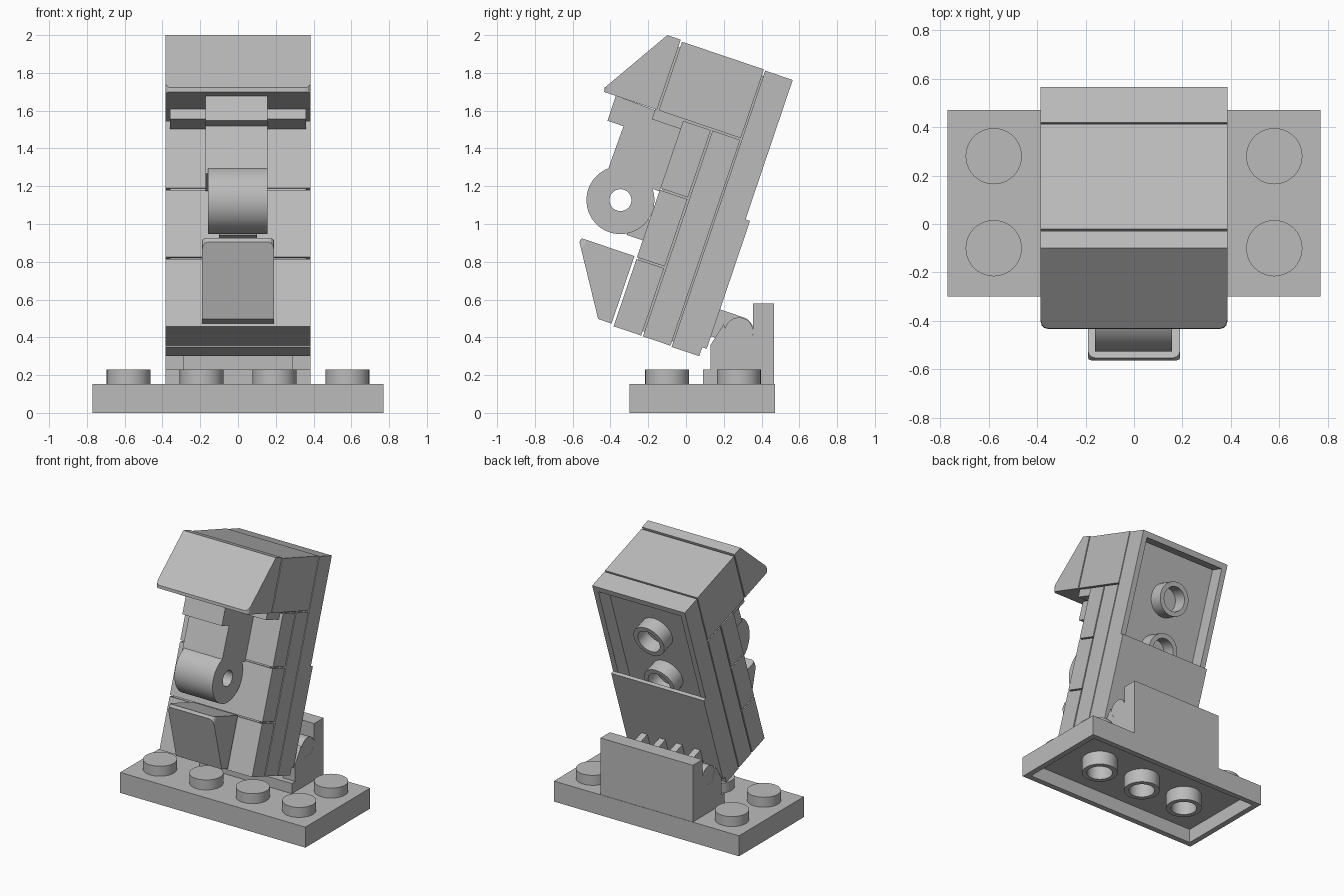
import bpy, bmesh, math
from mathutils import Matrix

cube = bpy.data.objects.get("Cube")
if cube:
    bpy.data.objects.remove(cube)

grey = bpy.data.materials.new("light_grey")
grey.use_nodes = True
grey.diffuse_color = (0.5, 0.5, 0.5, 1)
grey.node_tree.nodes["Principled BSDF"].inputs["Base Color"].default_value = (0.5, 0.5, 0.5, 1)

STUD = 0.386      # stud pitch
PLATE = 0.154     # plate height
HALF = 0.385      # half width of the figure
FLAT = Matrix.Identity(4)
# Leaning frame: local y runs up the body, local z points out of its front
LEAN = Matrix.Translation((0, 0.07, 0.30)) @ Matrix.Rotation(math.radians(71.3), 4, 'X')


def finish(bm, name, frame, smooth=False):
    bmesh.ops.recalc_face_normals(bm, faces=bm.faces)
    mesh = bpy.data.meshes.new(name)
    bm.to_mesh(mesh)
    bm.free()
    mesh.materials.append(grey)
    obj = bpy.data.objects.new(name, mesh)
    bpy.context.collection.objects.link(obj)
    obj.matrix_world = frame
    if smooth:
        bpy.ops.object.select_all(action='DESELECT')
        obj.select_set(True)
        bpy.context.view_layer.objects.active = obj
        bpy.ops.object.shade_smooth_by_angle(angle=math.radians(35))
    return obj


def prism(name, profile, x0, x1, frame=FLAT, rounded=None):
    """Extrude a (y, z) profile along x; optionally round one edge on each end."""
    bm = bmesh.new()
    a = [bm.verts.new((x0, y, z)) for y, z in profile]
    b = [bm.verts.new((x1, y, z)) for y, z in profile]
    n = len(profile)
    bm.faces.new(a)
    bm.faces.new(b)
    for i in range(n):
        j = (i + 1) % n
        bm.faces.new((a[i], a[j], b[j], b[i]))
    if rounded is not None:
        edges = [bm.edges.get((s[rounded], s[rounded + 1])) for s in (a, b)]
        bmesh.ops.bevel(bm, geom=edges, offset=0.03, segments=3,
                        profile=0.5, affect='EDGES')
    return finish(bm, name, frame)


def block(name, x0, x1, y0, y1, z0, z1, frame=FLAT):
    return prism(name, [(y0, z0), (y1, z0), (y1, z1), (y0, z1)], x0, x1, frame)


def tube(name, frame, outer, inner, length, sides=40):
    """Ring (or solid disc when inner is 0) along local z, starting at 0."""
    bm = bmesh.new()

    def loop(r, z):
        return [bm.verts.new((r * math.cos(2 * math.pi * i / sides),
                              r * math.sin(2 * math.pi * i / sides), z)) for i in range(sides)]
    loops = [loop(outer, 0), loop(outer, length)]
    if inner:
        loops += [loop(inner, length), loop(inner, 0)]
    else:
        bm.faces.new(loops[0])
        bm.faces.new(loops[1])
    for k in range(len(loops) if inner else 1):
        p, q = loops[k], loops[(k + 1) % len(loops)]
        for i in range(sides):
            j = (i + 1) % sides
            bm.faces.new((p[i], p[j], q[j], q[i]))
    return finish(bm, name, frame, smooth=True)


def across(frame, x, y, z):
    """Frame whose local z runs along x."""
    return frame @ Matrix.Translation((x, y, z)) @ Matrix.Rotation(math.pi / 2, 4, 'Y')


def hollow_plate(name, half_x, y0, y1, tubes, frame):
    """Plate with an open underside and a row of tubes inside."""
    obj = block(name, -half_x, half_x, y0, y1, 0, PLATE, frame)
    bm = bmesh.new()
    bm.from_mesh(obj.data)
    under = min(bm.faces, key=lambda f: f.calc_center_median().z)
    bmesh.ops.inset_region(bm, faces=[under], thickness=0.06)
    bmesh.ops.translate(bm, verts=under.verts, vec=(0, 0, 0.0))
    walls = bmesh.ops.extrude_discrete_faces(bm, faces=[under])["faces"]
    bmesh.ops.translate(bm, verts=walls[0].verts, vec=(0, 0, 0.105))
    bmesh.ops.recalc_face_normals(bm, faces=bm.faces)
    bm.to_mesh(obj.data)
    bm.free()
    for x, y in tubes:
        tube(name + "_tube", frame @ Matrix.Translation((x, y, 0)), 0.125, 0.09, 0.107)


def wedge(name, half_x, tip, thin, base):
    lip = 0.022 if thin > tip else -0.022
    prism(name, [(tip, base), (tip, base + 0.295), (tip + lip, base + 0.3),
                 (thin, base + 0.075), (thin, base)], -half_x, half_x, LEAN, rounded=1)


# Base plate with studs
hollow_plate("base_plate", 2 * HALF, -0.30, 0.47,
             [(i * STUD, 0.085) for i in (-1, 0, 1)], FLAT)
for y, columns in ((-0.10, (-1.5, -0.5, 0.5, 1.5)), (0.28, (-1.5, 1.5))):
    for c in columns:
        tube("base_stud", Matrix.Translation((c * STUD, y, PLATE - 0.002)), 0.116, 0, 0.077)

# Hinge bracket on the base
block("hinge_foot", -HALF, HALF, 0.09, 0.36, PLATE, 0.23)
block("hinge_wall", -HALF, HALF, 0.355, 0.467, PLATE, 0.58)
for side in (-1, 1):
    x = side * 0.335
    prism("hinge_cheek", [(0.13, 0.22), (0.13, 0.36), (0.20, 0.47), (0.24, 0.37),
                          (0.32, 0.37), (0.36, 0.42), (0.36, 0.22)], x - 0.05, x + 0.05)
    tube("hinge_pin", across(FLAT, x - 0.049, 0.28, 0.43), 0.075, 0, 0.098)

# Hinge panel on the back of the body, with its fingers
block("hinge_panel", -HALF, HALF, 0.05, 0.765, -0.025, 0.003, LEAN)
for x in (-0.22, -0.07, 0.07, 0.22):
    block("hinge_finger", x - 0.025, x + 0.025, 0.12, 0.27, -0.16, -0.02, LEAN)
    tube("hinge_knuckle", across(LEAN, x - 0.025, 0.195, -0.158), 0.075, 0, 0.05)

# Body: back plate, middle plate, three front tiles, head brick
hollow_plate("back_plate", HALF, 0, 4 * STUD,
             [(0, i * STUD) for i in (1, 2, 3)], LEAN)
block("middle_plate", -HALF, HALF, 0.004, 3 * STUD - 0.004, 0.162, 0.316, LEAN)
for i in range(3):
    block("front_tile", -HALF, HALF, i * STUD + 0.005, (i + 1) * STUD - 0.005, 0.326, 0.48, LEAN)
block("head_brick", -HALF, HALF, 3 * STUD + 0.006, 4 * STUD + 0.004, 0.162, 0.62, LEAN)
# Hidden core keeps the seams from showing daylight
block("inner_core", -0.36, 0.36, 0.03, 3 * STUD - 0.03, 0.15, 0.47, LEAN)
block("head_core", -0.36, 0.36, 3 * STUD - 0.05, 4 * STUD - 0.03, 0.15, 0.64, LEAN)

# Overhanging brow and lower jaw slopes
wedge("brow_slope", HALF, 3 * STUD + 0.006, 4 * STUD + 0.012, 0.63)
wedge("jaw_slope", 0.19, 0.392, 0.015, 0.495)

# Nose: stepped arm with a pierced roll at its end
prism("nose_arm", [(1.155, 0.478), (1.165, 0.86), (1.025, 0.86), (1.025, 0.77),
                   (0.76, 0.775), (0.76, 0.478)], -0.172, 0.157, LEAN)
tube("nose_roll", across(LEAN, -0.16, 0.649, 0.66), 0.18, 0.058, 0.317, sides=48)
block("nose_foot", -0.10, 0.10, 0.485, 0.60, 0.478, 0.57, LEAN)
